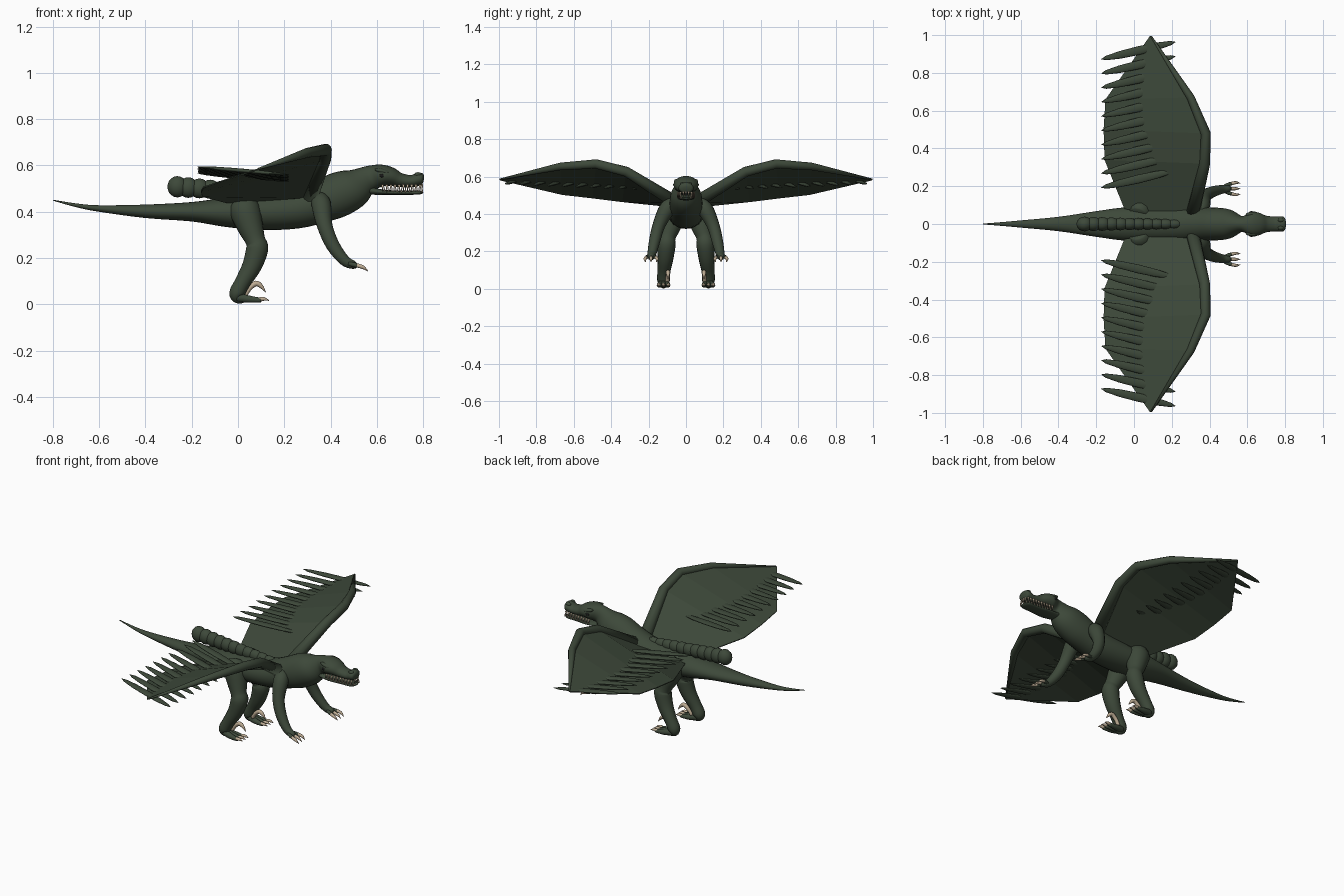
import bpy, bmesh, math
from mathutils import Vector, Matrix

if "Cube" in bpy.data.objects:
    bpy.data.objects.remove(bpy.data.objects["Cube"], do_unlink=True)


def make_material(name, color):
    mat = bpy.data.materials.new(name)
    mat.use_nodes = True
    mat.diffuse_color = color
    mat.node_tree.nodes["Principled BSDF"].inputs["Base Color"].default_value = color
    return mat


GREEN = make_material("dark green hide", (0.047, 0.066, 0.042, 1))
BONE = make_material("pale bone", (0.52, 0.42, 0.3, 1))
BLACK = make_material("black eye", (0.01, 0.01, 0.01, 1))


def finish(name, bm, mat, smooth=True):
    bmesh.ops.recalc_face_normals(bm, faces=bm.faces)
    mesh = bpy.data.meshes.new(name)
    for face in bm.faces:
        face.smooth = smooth
    bm.to_mesh(mesh)
    bm.free()
    mesh.materials.append(mat)
    obj = bpy.data.objects.new(name, mesh)
    bpy.context.collection.objects.link(obj)
    return obj


def spline(points, steps):
    """Catmull-Rom interpolation of sections of any dimension."""
    pts = [Vector(p) for p in points]
    pts = [pts[0]] + pts + [pts[-1]]
    out = []
    for a, b, c, d in zip(pts, pts[1:], pts[2:], pts[3:]):
        for i in range(steps):
            t = i / steps
            out.append(b + (c - a) * (t / 2) + (a * 2 - b * 5 + c * 4 - d) * (t * t / 2)
                       + (b * 3 - a - c * 3 + d) * (t ** 3 / 2))
    return out + [pts[-1]]


def loft(bm, sections, side=(0, 1, 0), steps=4, sides=14):
    """Skin elliptical sections (x, y, z, half width, half height)."""
    secs = spline(sections, steps)
    centres = [Vector(s[:3]) for s in secs]
    rings = []
    for i, s in enumerate(secs):
        tangent = (centres[min(i + 1, len(secs) - 1)] - centres[max(i - 1, 0)]).normalized()
        across = Vector(side)
        across = (across - tangent * across.dot(tangent)).normalized()
        up = tangent.cross(across)
        rings.append([])
        for k in range(sides):
            a = math.tau * k / sides
            offset = across * max(s[3], .001) * math.cos(a) + up * max(s[4], .001) * math.sin(a)
            rings[-1].append(bm.verts.new(centres[i] + offset))
    for r, q in zip(rings, rings[1:]):
        for k in range(sides):
            j = (k + 1) % sides
            bm.faces.new((r[k], r[j], q[j], q[k]))
    bm.faces.new(rings[0])
    bm.faces.new(rings[-1])


def tube(bm, sections, sgn=1, **options):
    """Round limb (x, y, z, radius), mirrored by sgn."""
    loft(bm, [(x, y * sgn, z, r, r) for x, y, z, r in sections], **options)


def ellipsoid(bm, centre, size, direction=(1, 0, 0), segments=16):
    rot = Vector(direction).to_track_quat('X', 'Z').to_matrix().to_4x4()
    matrix = Matrix.Translation(centre) @ rot @ Matrix.Diagonal((*size, 1))
    bmesh.ops.create_uvsphere(bm, u_segments=segments, v_segments=10, radius=1, matrix=matrix)


def cone(bm, base, tip, radius):
    base, tip = Vector(base), Vector(tip)
    axis = tip - base
    matrix = Matrix.Translation((base + tip) / 2) @ axis.to_track_quat('Z', 'Y').to_matrix().to_4x4()
    bmesh.ops.create_cone(bm, cap_ends=True, segments=7, radius1=radius, radius2=0,
                          depth=axis.length, matrix=matrix)


# Tail, trunk, neck and skull in one skin
bm = bmesh.new()
loft(bm, [
    (-.8, 0, .45, .002, .002), (-.7, 0, .428, .01, .008), (-.6, 0, .414, .019, .014),
    (-.4, 0, .402, .038, .029), (-.2, 0, .4, .068, .042), (-.05, 0, .398, .088, .064),
    (.1, 0, .398, .094, .077), (.25, 0, .41, .092, .083), (.35, 0, .44, .088, .09),
    (.43, 0, .472, .087, .097), (.5, 0, .502, .078, .086), (.55, 0, .535, .05, .061),
    (.58, 0, .548, .043, .053), (.62, 0, .556, .066, .048), (.66, 0, .551, .06, .041),
    (.7, 0, .537, .044, .031), (.75, 0, .532, .039, .026), (.78, 0, .54, .041, .029),
    (.797, 0, .539, .034, .025), (.803, 0, .538, .012, .01)], sides=24)
finish("body", bm, GREEN)

# Lower jaw
bm = bmesh.new()
loft(bm, [(.53, 0, .505, .03, .03), (.58, 0, .49, .038, .017), (.64, 0, .484, .045, .011),
          (.72, 0, .482, .037, .009), (.78, 0, .483, .035, .009), (.8, 0, .484, .015, .004)])
finish("lower_jaw", bm, GREEN)

# Teeth around both jaws
bm = bmesh.new()
for i in range(10):
    x = .625 + i * .018
    y = .047 - i * .0016
    for sgn in (-1, 1):
        cone(bm, (x, sgn * y * .9, .518), (x, sgn * y, .484), .006)
        cone(bm, (x + .009, sgn * y * .8, .484), (x + .009, sgn * y * .85, .51), .005)
for i in range(-1, 2):
    cone(bm, (.795, i * .014, .52), (.797, i * .014, .486), .005)
finish("teeth", bm, BONE)

# Brow ridges, nostril bumps and eyes
brows, eyes = bmesh.new(), bmesh.new()
for sgn in (-1, 1):
    ellipsoid(brows, (.625, sgn * .05, .575), (.035, .014, .01), (1, 0, -.25))
    ellipsoid(brows, (.778, sgn * .02, .56), (.016, .012, .011))
    ellipsoid(eyes, (.622, sgn * .062, .556), (.011, .007, .008))
finish("brows", brows, GREEN)
finish("eyes", eyes, BLACK)

# Segmented dorsal ridge
bm = bmesh.new()
for i in range(11):
    t = i / 10
    r = .046 - .016 * t
    ellipsoid(bm, (-.262 + .475 * t, 0, .508 - .036 * t), (.043, r * .85, r))
finish("back_segments", bm, GREEN)

wing_lead = [(.31, .05, .46), (.375, .32, .627), (.38, .48, .668), (.3, .67, .655), (.09, .995, .586)]
wing_trail = [(-.05, .08, .44), (-.155, .34, .467), (-.16, .5, .487), (-.15, .66, .505), (.085, .995, .583)]
arm_radii = (.036, .028, .026, .021, .004)

for sgn, label in ((1, "left"), (-1, "right")):
    # Wing arm
    bm = bmesh.new()
    tube(bm, [(*p, r) for p, r in zip(wing_lead, arm_radii)], sgn, side=(1, 0, 0), steps=1, sides=10)
    finish(label + "_wing_arm", bm, GREEN)

    # Wing membrane stretched from arm to trailing edge
    bm = bmesh.new()
    rows = [[bm.verts.new((x, y * sgn, z)) for x, y, z in edge] for edge in (wing_lead, wing_trail)]
    for k in range(len(wing_lead) - 1):
        bm.faces.new((rows[0][k], rows[0][k + 1], rows[1][k + 1], rows[1][k]))
    membrane = finish(label + "_wing_membrane", bm, GREEN, smooth=False)
    thick = membrane.modifiers.new("thickness", 'SOLIDIFY')
    thick.thickness = .006
    thick.offset = 0

    # Feathers threaded through the membrane
    bm = bmesh.new()
    for i in range(10):
        t = i / 9
        ellipsoid(bm, (.023, sgn * (.918 - .68 * t), .577 - .028 * t), (.204, .023, .009),
                  (.4, sgn * .093, -.035), segments=12)
    finish(label + "_wing_feathers", bm, GREEN)

    # Forelimb with three fingers
    limb, claws = bmesh.new(), bmesh.new()
    tube(limb, [(.35, .06, .46, .03), (.36, .1, .43, .043), (.375, .145, .34, .034),
                (.41, .168, .255, .03), (.46, .182, .19, .024), (.5, .187, .17, .018),
                (.515, .187, .166, .008)], sgn)
    for spread in (-1, 0, 1):
        y = .187 + spread * .014
        tube(limb, [(.48, y, .176, .009), (.505, y + spread * .01, .17, .01),
                    (.525, y + spread * .015, .165, .008)], sgn, sides=8)
        tube(claws, [(.515, y + spread * .013, .168, .009), (.54, y + spread * .018, .16, .008),
                     (.562, y + spread * .015, .143, .001)], sgn, sides=8)
    finish(label + "_forelimb", limb, GREEN)
    finish(label + "_finger_claws", claws, BONE)

    # Hind leg with three toes and a raised sickle claw
    limb, claws = bmesh.new(), bmesh.new()
    tube(limb, [(.02, .045, .43, .05), (.03, .065, .405, .068), (.055, .085, .33, .056),
                (.075, .1, .275, .044), (.083, .104, .24, .049), (.06, .11, .165, .043),
                (.02, .118, .095, .035), (-.005, .12, .045, .034), (.005, .12, .022, .021),
                (.03, .12, .018, .01)], sgn)
    for spread in (-1, 0, 1):
        y = .12 + spread * .02
        tube(limb, [(.0, .12 + spread * .008, .03, .02), (.05, y, .022, .016),
                    (.1, y + spread * .006, .018, .01)], sgn, sides=10)
        tube(claws, [(.09, y + spread * .005, .02, .01), (.112, y + spread * .007, .023, .008),
                     (.135, y + spread * .008, .016, .001)], sgn, sides=8)
    tube(claws, [(.03, .1, .04, .011), (.05, .097, .07, .011), (.078, .096, .09, .012),
                 (.1, .096, .078, .009), (.12, .096, .052, .001)], sgn, sides=8)
    finish(label + "_hind_leg", limb, GREEN)
    finish(label + "_toe_claws", claws, BONE)
